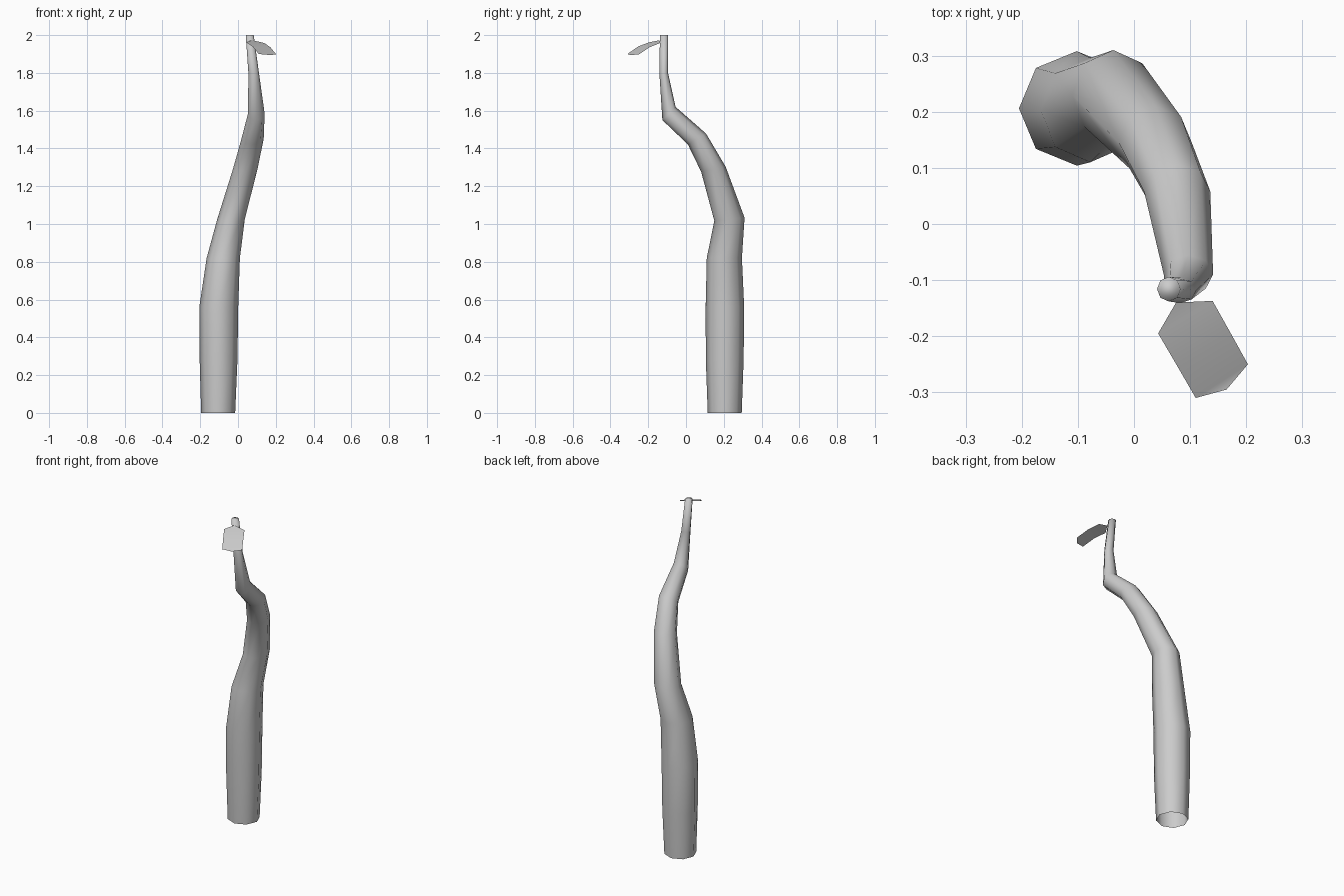
import bpy, math


def make_object(name, verts, faces):
    mesh = bpy.data.meshes.new(name)
    mesh.from_pydata(verts, [], faces)
    mesh.update()
    mesh.polygons.foreach_set("use_smooth", [True] * len(mesh.polygons))
    obj = bpy.data.objects.new(name, mesh)
    bpy.context.collection.objects.link(obj)
    return obj


# Stem: eight-sided rings (centre x, y, z, radius x, radius y, slope along y)
SIDES = 8
rings = [
    (-0.105, 0.205, 0.00, 0.090, 0.090, 0.0),
    (-0.103, 0.205, 0.28, 0.100, 0.100, 0.0),
    (-0.102, 0.206, 0.56, 0.103, 0.102, 0.0),
    (-0.078, 0.203, 0.82, 0.088, 0.093, 0.0),
    (-0.037, 0.230, 1.025, 0.073, 0.080, 0.1),
    (0.038, 0.145, 1.29, 0.065, 0.065, 0.2),
    (0.077, 0.058, 1.45, 0.059, 0.048, 0.6),
    (0.097, -0.090, 1.585, 0.044, 0.035, 1.0),
    (0.083, -0.118, 1.80, 0.028, 0.023, 0.0),
    (0.062, -0.116, 2.00, 0.021, 0.022, 0.0),
]
verts = []
for cx, cy, cz, rx, ry, slope in rings:
    for i in range(SIDES):
        a = math.tau * i / SIDES
        dy = ry * math.sin(a)
        verts.append((cx + rx * math.cos(a), cy + dy, cz + slope * dy))
faces = []
for r in range(len(rings) - 1):
    for i in range(SIDES):
        j = (i + 1) % SIDES
        lo, hi = r * SIDES, (r + 1) * SIDES
        faces.append((lo + i, lo + j, hi + j, hi + i))
# Closed tip, open bottom
top = (len(rings) - 1) * SIDES
faces.append(tuple(range(top, top + SIDES)))
make_object("stem", verts, faces)

# Leaf: thin drooping blade bent once along its length
leaf_points = [
    (0.075, -0.140, 1.973),
    (0.043, -0.195, 1.962), (0.140, -0.137, 1.958),
    (0.077, -0.253, 1.940), (0.172, -0.194, 1.935),
    (0.110, -0.310, 1.900), (0.203, -0.250, 1.897),
    (0.165, -0.295, 1.895),
]
leaf_faces = [(0, 1, 2), (1, 3, 4, 2), (3, 5, 6, 4), (5, 7, 6)]
make_object("leaf", leaf_points, leaf_faces)
